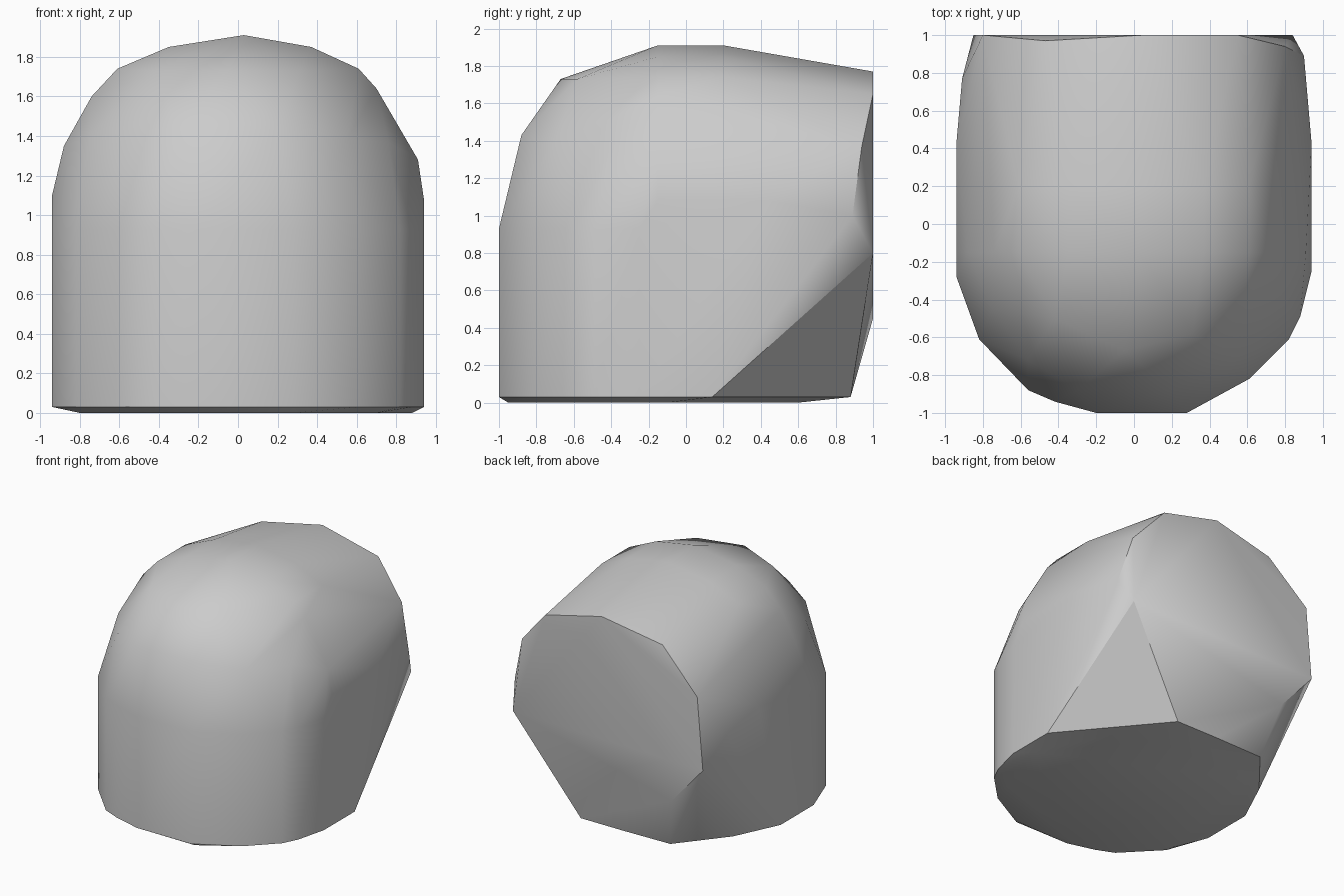
import bpy
import bmesh
import math

default_cube = bpy.data.objects.get("Cube")
if default_cube:
    bpy.data.objects.remove(default_cube, do_unlink=True)

# Rounded front wall in plan (x, y)
front_plan = [(-.94, -.28), (-.82, -.61), (-.56, -.88), (-.42, -.94), (-.2, -1),
              (.28, -1), (.61, -.82), (.82, -.61), (.88, -.49), (.94, -.25)]

# Rear edge of the base in plan (x, y)
rear_plan = [(.94, .14), (.32, .88), (-.05, .88), (-.47, .87), (-.77, .5), (-.94, .14)]

# Flat sole, slightly inside the base (x, y)
sole_plan = [(-.8, -.5), (-.2, -.92), (.28, -.95), (.7, -.6), (.88, -.1), (.3, .6), (-.6, .6)]

# Arched cross-section of the roof (x, z)
arch = [(-.94, 1.1), (-.88, 1.35), (-.74, 1.6), (-.61, 1.74), (-.35, 1.85), (.03, 1.91),
        (.37, 1.85), (.61, 1.74), (.7, 1.64), (.91, 1.28), (.94, 1.08)]

# Domed front corners (x, y, z)
dome = [(-.3, -.88, 1.43), (.2, -.88, 1.43), (.55, -.7, 1.38), (-.56, -.72, 1.4),
        (-.75, -.45, 1.4), (.76, -.4, 1.37), (-.05, -.67, 1.73), (.31, -.58, 1.73),
        (-.42, -.5, 1.73)]

# Rim of the flat back face (x, y, z)
back_rim = [(.84, 1, .8), (.9, .89, 1), (.8, .94, 1.37), (.55, 1, 1.65), (.05, 1, 1.77),
            (-.47, .97, 1.67), (-.8, 1, 1.35), (-.85, 1, .77), (-.57, 1, .45)]


def at_height(plan, z):
    return [(x, y, z) for x, y in plan]


def at_depth(profile, y):
    return [(x, y, z) for x, z in profile]


def hull_object(name, points, material):
    """Wrap a set of points in one closed convex skin."""
    bm = bmesh.new()
    for point in points:
        bm.verts.new(point)
    result = bmesh.ops.convex_hull(bm, input=bm.verts[:])
    leftover = set(result["geom_interior"]) | set(result["geom_unused"])
    inner_verts = [item for item in leftover if isinstance(item, bmesh.types.BMVert)]
    bmesh.ops.delete(bm, geom=inner_verts, context="VERTS")
    bmesh.ops.dissolve_limit(bm, angle_limit=math.radians(1), verts=bm.verts[:], edges=bm.edges[:])
    bmesh.ops.recalc_face_normals(bm, faces=bm.faces[:])
    mesh = bpy.data.meshes.new(name)
    bm.to_mesh(mesh)
    bm.free()
    mesh.materials.append(material)
    obj = bpy.data.objects.new(name, mesh)
    bpy.context.collection.objects.link(obj)
    return obj


# Plain grey surface
grey = bpy.data.materials.new("plain_grey")
grey.use_nodes = True
colour = (.6, .6, .6, 1)
grey.diffuse_color = colour
for node in grey.node_tree.nodes:
    if node.type == "BSDF_PRINCIPLED":
        node.inputs["Base Color"].default_value = colour

# Body: sole, upright wall, arched roof, dome and back opening
points = at_height(sole_plan, 0) + at_height(front_plan + rear_plan, .03)
points += at_height(front_plan, .93) + at_depth(arch, -.15)
points += at_depth(arch[3:8], .2) + at_depth([arch[0], arch[-1]], .43)
points += dome + back_rim + [(-.91, .77, 1)]
body = hull_object("rounded_elbow_body", points, grey)

# Soft shading with crisp rims
bpy.ops.object.select_all(action="DESELECT")
body.select_set(True)
bpy.context.view_layer.objects.active = body
bpy.ops.object.shade_smooth_by_angle(angle=math.radians(30))
